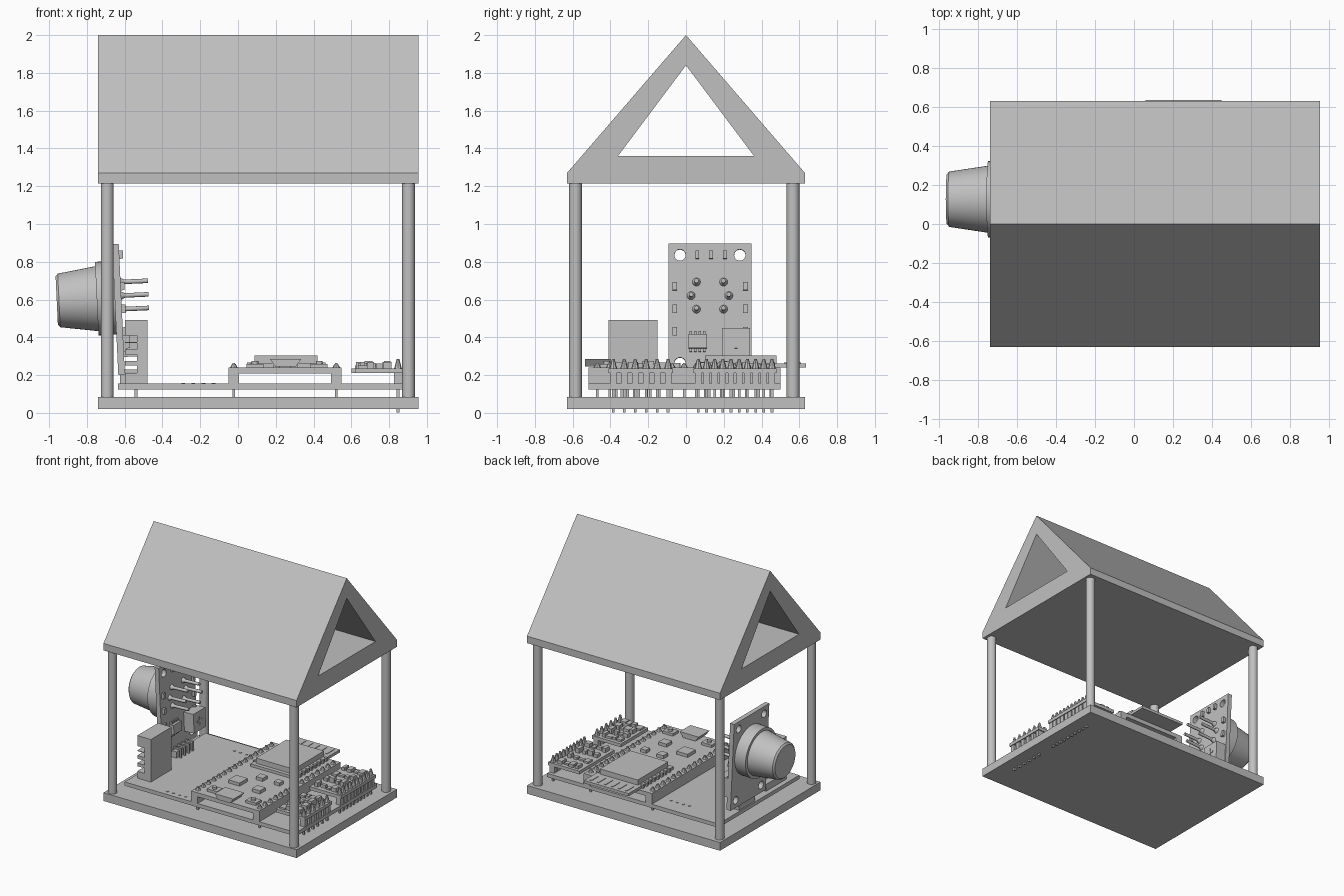
import bpy, bmesh, math, random
from mathutils import Matrix, Vector

cube = bpy.data.objects.get("Cube")
if cube:
    bpy.data.objects.remove(cube, do_unlink=True)

grey = bpy.data.materials.new("light_grey")
grey.use_nodes = True
COLOUR = (0.53, 0.53, 0.53, 1)
grey.diffuse_color = COLOUR
grey.node_tree.nodes["Principled BSDF"].inputs["Base Color"].default_value = COLOUR

PIVOT = Vector((-0.635, 0.127, 0.545))
LEAN = (Matrix.Translation(PIVOT) @ Matrix.Rotation(math.radians(-2.7), 4, 'Y')
        @ Matrix.Translation(-PIVOT))


def box(bm, x, y, z):
    """Add a box from (min, max) pairs."""
    size = [b - a for a, b in (x, y, z)]
    mid = [(a + b) / 2 for a, b in (x, y, z)]
    bmesh.ops.create_cube(bm, size=1, matrix=Matrix.Translation(mid) @ Matrix.Diagonal((*size, 1)))


def block(bm, cx, cy, z0, w, d, h):
    """Add a box standing on z0."""
    box(bm, (cx - w / 2, cx + w / 2), (cy - d / 2, cy + d / 2), (z0, z0 + h))


def rod(bm, p, q, r1, r2=None, sides=24):
    """Add a cylinder or cone from p to q."""
    p, q = Vector(p), Vector(q)
    axis = q - p
    turn = axis.to_track_quat('Z', 'Y').to_matrix().to_4x4()
    bmesh.ops.create_cone(bm, cap_ends=True, segments=sides, radius1=r1,
                          radius2=r1 if r2 is None else r2, depth=axis.length,
                          matrix=Matrix.Translation((p + q) / 2) @ turn)


def profile(bm, loops, x0, x1):
    """Extrude a y-z outline, with holes, along x."""
    edges = []
    for loop in loops:
        vs = [bm.verts.new((x0, y, z)) for y, z in loop]
        edges += [bm.edges.new((v, vs[i - 1])) for i, v in enumerate(vs)]
    bmesh.ops.triangle_fill(bm, edges=edges, use_beauty=True, normal=(1, 0, 0))
    ext = bmesh.ops.extrude_face_region(bm, geom=bm.faces[:], use_keep_orig=True)
    moved = [g for g in ext["geom"] if isinstance(g, bmesh.types.BMVert)]
    bmesh.ops.translate(bm, verts=moved, vec=(x1 - x0, 0, 0))


def part(name, build, smooth=False, lean=False):
    bm = bmesh.new()
    build(bm)
    if lean:
        bm.transform(LEAN)
    bmesh.ops.recalc_face_normals(bm, faces=bm.faces[:])
    mesh = bpy.data.meshes.new(name)
    bm.to_mesh(mesh)
    bm.free()
    mesh.materials.append(grey)
    ob = bpy.data.objects.new(name, mesh)
    bpy.context.collection.objects.link(ob)
    if smooth:
        bpy.ops.object.select_all(action='DESELECT')
        ob.select_set(True)
        bpy.context.view_layer.objects.active = ob
        bpy.ops.object.shade_smooth_by_angle(angle=math.radians(35))
    return ob


def spread(a, b, n):
    return [a + (b - a) * i / (n - 1) for i in range(n)]


def ring(y, z, r, n=20):
    return [(y + r * math.cos(math.tau * i / n), z + r * math.sin(math.tau * i / n)) for i in range(n)]


# Shelter: base, posts and hollow gable roof
X0, X1, HALF = -0.74, 0.955, 0.63
part("base_plate", lambda bm: box(bm, (X0, X1), (-HALF, HALF), (0.02, 0.085)))
part("gable_roof", lambda bm: profile(bm, [
    [(-HALF, 1.215), (HALF, 1.215), (HALF, 1.27), (0, 2), (-HALF, 1.27)],
    [(-0.36, 1.36), (0.36, 1.36), (0, 1.84)]], X0, X1))


def posts(bm):
    for x in (-0.692, 0.903):
        for y in (-0.585, 0.567):
            rod(bm, (x, y, 0.08), (x, y, 1.22), 0.034)


part("corner_posts", posts, smooth=True)

# Main circuit board with solder pads
TOP = 0.155
part("main_board", lambda bm: box(bm, (-0.635, 0.87), (-0.515, 0.5), (0.125, TOP)))


def pads(bm):
    for y in (-0.47, 0.37):
        for x in spread(-0.29, -0.13, 4):
            rod(bm, (x, y, TOP), (x, y, TOP + 0.004), 0.01, sides=8)


part("solder_pads", pads)

# Controller board on two header strips
HEADERS = (-0.022, 0.52)


def strips(bm):
    for x in HEADERS:
        box(bm, (x - 0.028, x + 0.028), (-0.515, 0.5), (TOP, 0.21))


def controller_pins(bm):
    for x in HEADERS:
        for y in spread(-0.47, 0.45, 15):
            block(bm, x, y, 0.08, 0.014, 0.014, 0.185)
            rod(bm, (x, y, 0.24), (x, y, 0.258), 0.02, 0.01, 8)


def buttons(bm):
    for x in (0.09, 0.43):
        block(bm, x, -0.42, 0.24, 0.09, 0.07, 0.02)
        rod(bm, (x, -0.42, 0.26), (x, -0.42, 0.275), 0.018, sides=12)


def usb_port(bm):
    for (half, z) in ((0.083, 0.285),):
        box(bm, (0.252 - half, 0.252 + half), (-0.535, -0.4), (0.245, z))
    for v in bm.verts:
        if v.co.z < 0.26:
            v.co.x = 0.252 + (v.co.x - 0.252) * 0.65


def radio_module(bm):
    box(bm, (0.06, 0.45), (0.07, 0.635), (0.24, 0.262))
    box(bm, (0.087, 0.42), (0.1, 0.48), (0.262, 0.303))
    # antenna track
    for i, x in enumerate(spread(0.1, 0.41, 6)):
        box(bm, (x - 0.008, x + 0.008), (0.52, 0.61), (0.262, 0.266))
    for x in (0.06, 0.45):
        for y in spread(0.13, 0.46, 8):
            block(bm, x, y, 0.238, 0.024, 0.02, 0.03)


def controller_chips(bm):
    for x, y, s in ((0.14, -0.2, 0.1), (0.35, -0.24, 0.07), (0.25, -0.06, 0.06), (0.4, -0.06, 0.05)):
        block(bm, x, y, 0.24, s, s, 0.025)


part("header_strips", strips)
part("controller_board", lambda bm: box(bm, (-0.05, 0.548), (-0.515, 0.5), (0.208, 0.24)))
part("controller_pins", controller_pins)
part("buttons", buttons)
part("usb_port", usb_port)
part("radio_module", radio_module)
part("controller_chips", controller_chips)


# Two small modules along the right edge
def small_module(name, x0, y0, y1, pins, seed):
    rng = random.Random(seed)

    def header(bm):
        for y in spread(y0 + 0.025, y1 - 0.025, pins):
            block(bm, 0.847, y, TOP, 0.042, 0.034, 0.055)
            block(bm, 0.847, y, 0.002, 0.014, 0.014, 0.25)
            rod(bm, (0.847, y, 0.236), (0.847, y, 0.285), 0.02, 0.007, 8)

    def chips(bm):
        for x in spread(x0 + 0.04, 0.79, 4):
            for y in spread(y0 + 0.05, y1 - 0.05, 4):
                block(bm, x, y, 0.236, rng.uniform(0.025, 0.05), rng.uniform(0.025, 0.06),
                      rng.uniform(0.012, 0.04))

    part(name + "_board", lambda bm: box(bm, (x0, 0.875), (y0, y1), (0.21, 0.236)))
    part(name + "_header", header)
    part(name + "_chips", chips)


small_module("rear_module", 0.6, 0.04, 0.48, 10, 1)
small_module("front_module", 0.62, -0.41, -0.07, 6, 2)


# Vented sensor box
def vent_box(bm):
    box(bm, (-0.535, -0.478), (-0.41, -0.15), (TOP, 0.493))
    for z0, z1 in ((TOP, 0.21), (0.25, 0.275), (0.31, 0.335), (0.37, 0.375), (0.41, 0.493)):
        box(bm, (-0.597, -0.535), (-0.41, -0.15), (z0, z1))


def vent_pins(bm):
    for y in spread(-0.37, -0.19, 4):
        block(bm, -0.54, y, 0.08, 0.014, 0.014, 0.08)


part("vent_box", vent_box)
part("vent_box_pins", vent_pins)

# Leaning gas sensor with round can
BX0, BX1 = -0.65, -0.615
YC, ZC = 0.127, 0.61
HOLES = [ring(y, z, 0.03) for y in (-0.032, 0.285) for z in (0.835, 0.262)]
part("sensor_board", lambda bm: profile(
    bm, [[(-0.093, 0.2), (0.348, 0.2), (0.348, 0.895), (-0.093, 0.895)]] + HOLES, BX0, BX1), lean=True)


def sensor_can(bm):
    rod(bm, (BX0, YC, ZC), (-0.745, YC, ZC), 0.195, sides=48)
    rod(bm, (-0.745, YC, ZC), (-0.945, YC, ZC), 0.172, 0.142, 48)
    rod(bm, (-0.945, YC, ZC), (-0.957, YC, ZC), 0.142, 0.128, 48)


def sensor_pins(bm):
    for dy, dz in ((0.072, 0.072), (0.1, 0)):
        for sy in (-1, 1):
            for sz in ((-1, 1) if dz else (1,)):
                y, z = YC + sy * dy, ZC + 0.01 + sz * dz
                rod(bm, (BX1, y, z), (-0.47, y, z), 0.012, sides=12)
                rod(bm, (BX1, y, z), (-0.595, y, z), 0.022, 0.012, 12)


def sensor_chips(bm):
    for y in (0.06, 0.133, 0.207):
        box(bm, (BX1, -0.595), (y - 0.01, y + 0.01), (0.815, 0.858))
    for y in (-0.06, 0.315):
        for z in (0.67, 0.55, 0.43):
            box(bm, (BX1, -0.595), (y - 0.012, y + 0.012), (z - 0.022, z + 0.022))
    # eight-legged chip
    box(bm, (BX1, -0.58), (0.012, 0.11), (0.34, 0.415))
    for y in spread(0.025, 0.097, 4):
        box(bm, (BX1, -0.6), (y - 0.006, y + 0.006), (0.322, 0.433))


def trimmer(bm):
    box(bm, (BX1, -0.53), (0.19, 0.34), (0.295, 0.445))
    box(bm, (-0.53, -0.525), (0.232, 0.298), (0.363, 0.377))
    box(bm, (-0.53, -0.525), (0.258, 0.272), (0.337, 0.403))


def sensor_header(bm):
    box(bm, (BX1 - 0.01, -0.56), (0.03, 0.225), (TOP, 0.205))
    for y in spread(0.055, 0.2, 4):
        block(bm, -0.54, y, 0.08, 0.014, 0.014, 0.145)
        box(bm, (BX1, -0.533), (y - 0.007, y + 0.007), (0.215, 0.229))


part("sensor_can", sensor_can, smooth=True, lean=True)
part("sensor_pins", sensor_pins, smooth=True, lean=True)
part("sensor_chips", sensor_chips, lean=True)
part("sensor_trimmer", trimmer, lean=True)
part("sensor_header", sensor_header)
